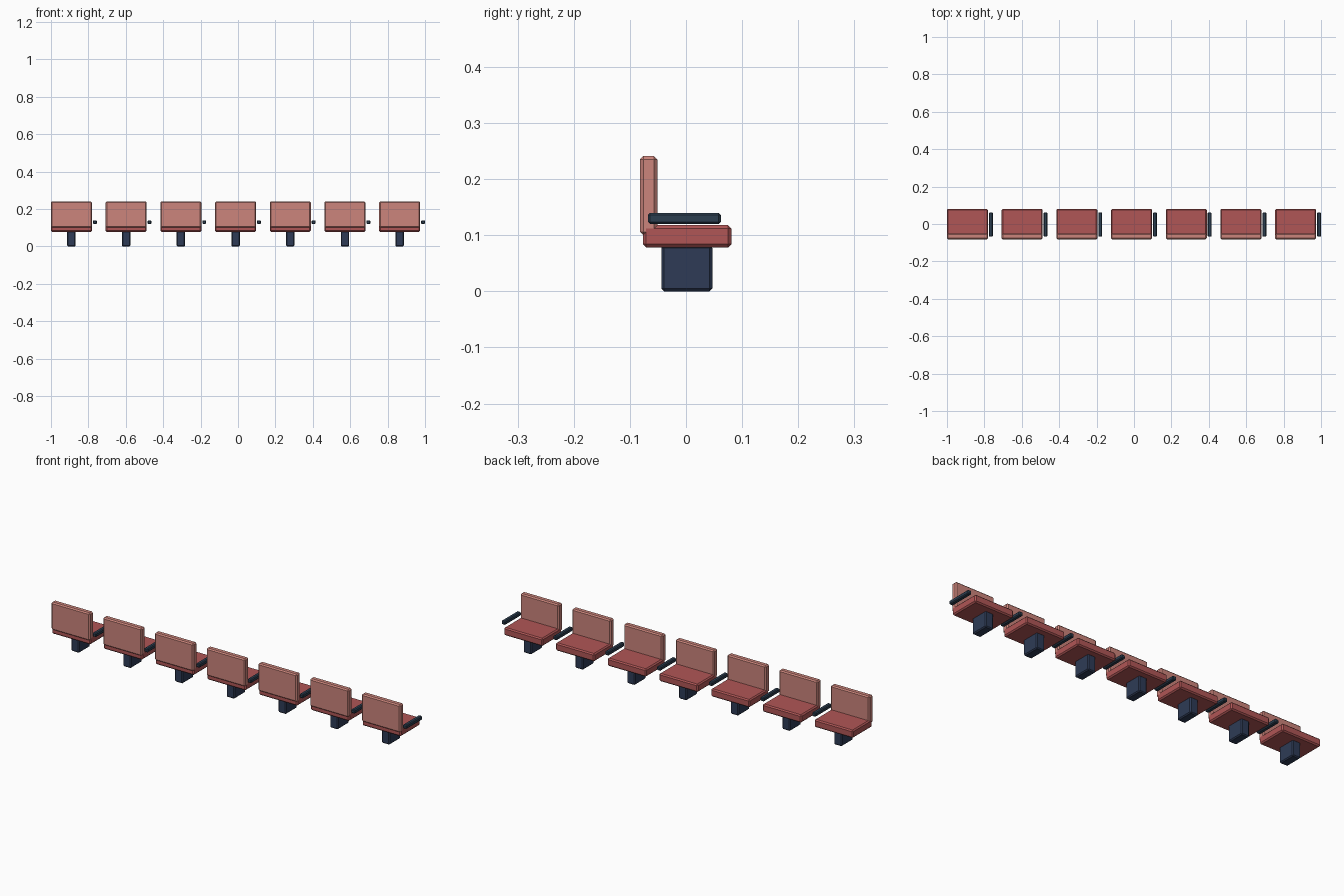
import bpy, bmesh

if "Cube" in bpy.data.objects:
    bpy.data.objects.remove(bpy.data.objects["Cube"])


def material(name, hex_code):
    rgb = [int(hex_code[i:i + 2], 16) / 255 for i in (0, 2, 4)]
    lin = [c / 12.92 if c <= 0.04045 else ((c + 0.055) / 1.055) ** 2.4 for c in rgb]
    m = bpy.data.materials.new(name)
    m.diffuse_color = (*lin, 1)
    m.use_nodes = True
    m.node_tree.nodes["Principled BSDF"].inputs["Base Color"].default_value = m.diffuse_color
    return m


SEAT = material("seat red", "B05656")
BACK = material("backrest pink", "CC857C")
POST = material("pedestal navy", "2E3B56")
ARM = material("armrest slate", "2C3E50")


def box(name, x, y, z, chamfer, mat):
    """Chamfered box from (min, max) ranges on each axis."""
    bm = bmesh.new()
    bmesh.ops.create_cube(bm, size=1)
    for v in bm.verts:
        v.co = [r[0] + (c + 0.5) * (r[1] - r[0]) for c, r in zip(v.co, (x, y, z))]
    bmesh.ops.bevel(bm, geom=bm.edges[:], offset=chamfer, segments=1,
                    profile=0.5, affect='EDGES')
    mesh = bpy.data.meshes.new(name)
    bm.to_mesh(mesh)
    bm.free()
    mesh.materials.append(mat)
    ob = bpy.data.objects.new(name, mesh)
    bpy.context.collection.objects.link(ob)
    return ob


# Row of seven identical chairs
COUNT, PITCH, FIRST = 7, 0.2925, -0.8905
for i in range(COUNT):
    cx = FIRST + i * PITCH
    n = f"_{i + 1}"
    wide = (cx - 0.1095, cx + 0.1095)
    # central pedestal
    box("pedestal" + n, (cx - 0.0225, cx + 0.0225), (-0.044, 0.047), (0, 0.082), 0.005, POST)
    # seat cushion
    box("seat" + n, wide, (-0.077, 0.081), (0.078, 0.118), 0.006, SEAT)
    # upright backrest
    box("backrest" + n, wide, (-0.082, -0.051), (0.10, 0.241), 0.006, BACK)
    # single armrest beside each seat
    box("armrest" + n, (cx + 0.1145, cx + 0.1355), (-0.068, 0.062), (0.12, 0.14), 0.004, ARM)
